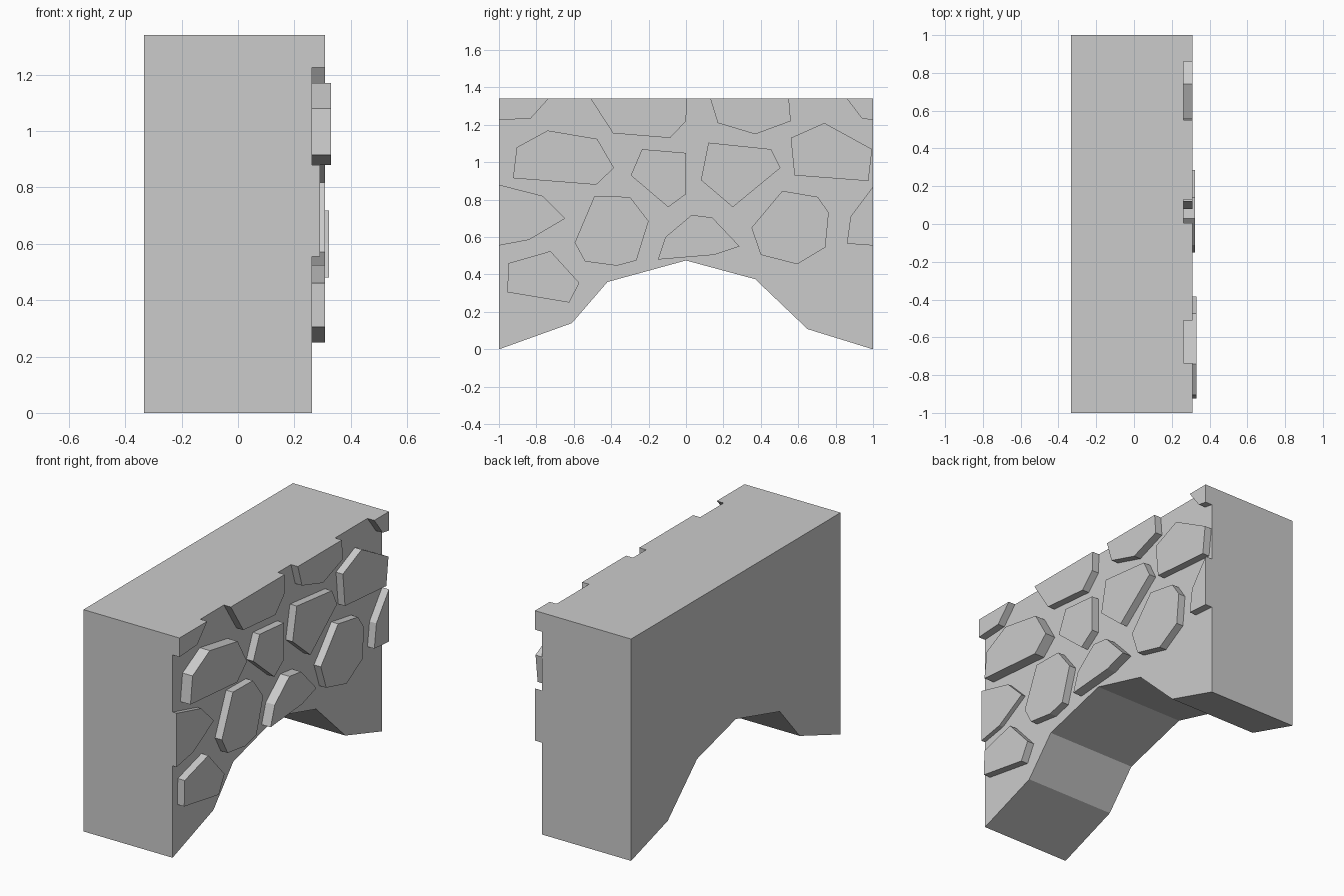
import bpy, bmesh

BACK, FACE = -0.333, 0.263


def prism(name, outline, x0, x1):
    """Extrude a (y, z) outline along x."""
    bm = bmesh.new()
    face = bm.faces.new([bm.verts.new((x0, y, z)) for y, z in outline])
    new = bmesh.ops.extrude_face_region(bm, geom=[face])["geom"]
    top = [v for v in new if isinstance(v, bmesh.types.BMVert)]
    bmesh.ops.translate(bm, verts=top, vec=(x1 - x0, 0, 0))
    bmesh.ops.recalc_face_normals(bm, faces=bm.faces)
    mesh = bpy.data.meshes.new(name)
    bm.to_mesh(mesh)
    bm.free()
    obj = bpy.data.objects.new(name, mesh)
    bpy.context.collection.objects.link(obj)
    return obj


def course(row, stones):
    """Lay one row of raised stones, each a (front x, outline) pair."""
    for i, (front, outline) in enumerate(stones, 1):
        prism(f"{row}_stone_{i}", outline, FACE - 0.001, front)


# Wall block with a faceted arch cut out of its underside
prism("arch_wall", [(-1, 0), (-.61, .14), (-.42, .36), (0, .475), (.37, .375),
                    (.65, .108), (1, 0), (1, 1.34), (-1, 1.34)], BACK, FACE)

# Stones cut off by the top edge
course("top", [
    (.309, [(-1, 1.34), (-.735, 1.34), (-.83, 1.235), (-1, 1.225)]),
    (.309, [(-.51, 1.34), (.005, 1.34), (0, 1.22), (-.085, 1.13), (-.39, 1.155)]),
    (.309, [(.13, 1.34), (.55, 1.34), (.56, 1.22), (.37, 1.15), (.17, 1.21)]),
    (.309, [(.86, 1.34), (1, 1.34), (1, 1.225), (.94, 1.235)]),
])

# Upper row
course("upper", [
    (.33, [(-.905, 1.08), (-.74, 1.17), (-.475, 1.125), (-.385, .97),
           (-.48, .88), (-.925, .915)]),
    (.309, [(-.235, 1.07), (0, 1.05), (0, .83), (-.095, .76), (-.295, .93)]),
    (.309, [(.12, 1.105), (.455, 1.07), (.505, .97), (.25, .76), (.08, .905)]),
    (.309, [(.56, 1.13), (.74, 1.21), (.995, 1.07), (.975, .9), (.58, .93)]),
])

# Middle row above the arch
course("middle", [
    (.29, [(-1, .88), (-.765, .82), (-.645, .7), (-.84, .585), (-1, .555)]),
    (.309, [(-.49, .818), (-.3, .815), (-.2, .685), (-.265, .475),
            (-.37, .447), (-.54, .47), (-.595, .57)]),
    (.323, [(.03, .718), (.14, .705), (.287, .55), (.15, .505),
            (-.15, .48), (-.11, .6)]),
    (.309, [(.515, .847), (.705, .815), (.763, .73), (.745, .545),
            (.595, .455), (.4, .505), (.35, .65)]),
    (.309, [(1, .87), (.88, .71), (.86, .565), (1, .555)]),
])

# Low stone on the left pier
course("pier", [
    (.309, [(-.95, .46), (-.725, .525), (-.57, .355), (-.625, .25), (-.955, .305)]),
])
